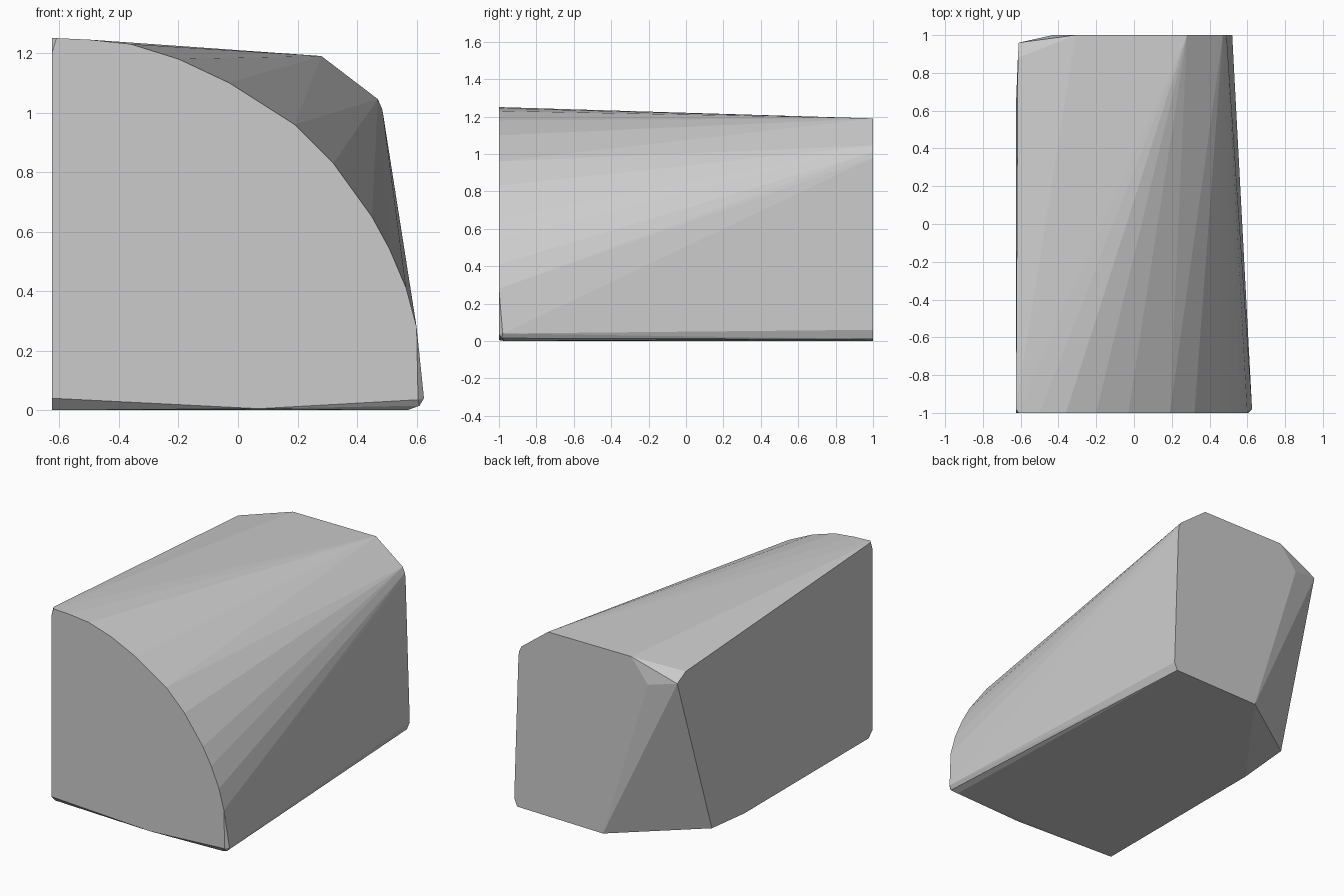
import bpy, bmesh

# Front outline (x, z): flat left side, quarter-round top right
front = [(-0.625, 0.04), (0.07, 0.005), (0.605, 0.035), (0.60, 0.28), (0.565, 0.41),
         (0.51, 0.54), (0.45, 0.65), (0.32, 0.83), (0.19, 0.96), (-0.03, 1.10),
         (-0.20, 1.18), (-0.36, 1.23), (-0.50, 1.245), (-0.61, 1.25), (-0.625, 1.20)]

# Back outline (x, z): boxier, with clipped corners
back = [(-0.11, 0.0), (0.50, 0.01), (0.52, 0.06), (0.49, 0.98), (0.485, 1.01),
        (0.47, 1.045), (0.28, 1.19), (-0.31, 1.19), (-0.43, 1.04)]

# Softened rim points (x, y, z): front lower edge, left side, chamfered back corner
rim = [(-0.625, -0.96, 0.0), (0.57, -0.97, 0.0), (0.625, -0.98, 0.04), (0.61, -0.985, 0.015),
       (-0.625, -0.98, 1.25), (-0.625, 0.63, 0.03), (-0.625, 0.30, 0.0),
       (-0.61, 0.96, 1.08), (-0.615, 0.88, 1.13)]

points = [(x, -1, z) for x, z in front] + [(x, 1, z) for x, z in back] + rim

# Convex faceted body wrapped around the two outlines
bm = bmesh.new()
for p in points:
    bm.verts.new(p)
hull = bmesh.ops.convex_hull(bm, input=bm.verts[:])
loose = {g for g in hull["geom_interior"] + hull["geom_unused"]
         if isinstance(g, bmesh.types.BMVert)}
bmesh.ops.delete(bm, geom=list(loose), context="VERTS")
bmesh.ops.recalc_face_normals(bm, faces=bm.faces[:])
mesh = bpy.data.meshes.new("rounded_block")
bm.to_mesh(mesh)
bm.free()
body = bpy.data.objects.new("rounded_block", mesh)
bpy.context.collection.objects.link(body)
